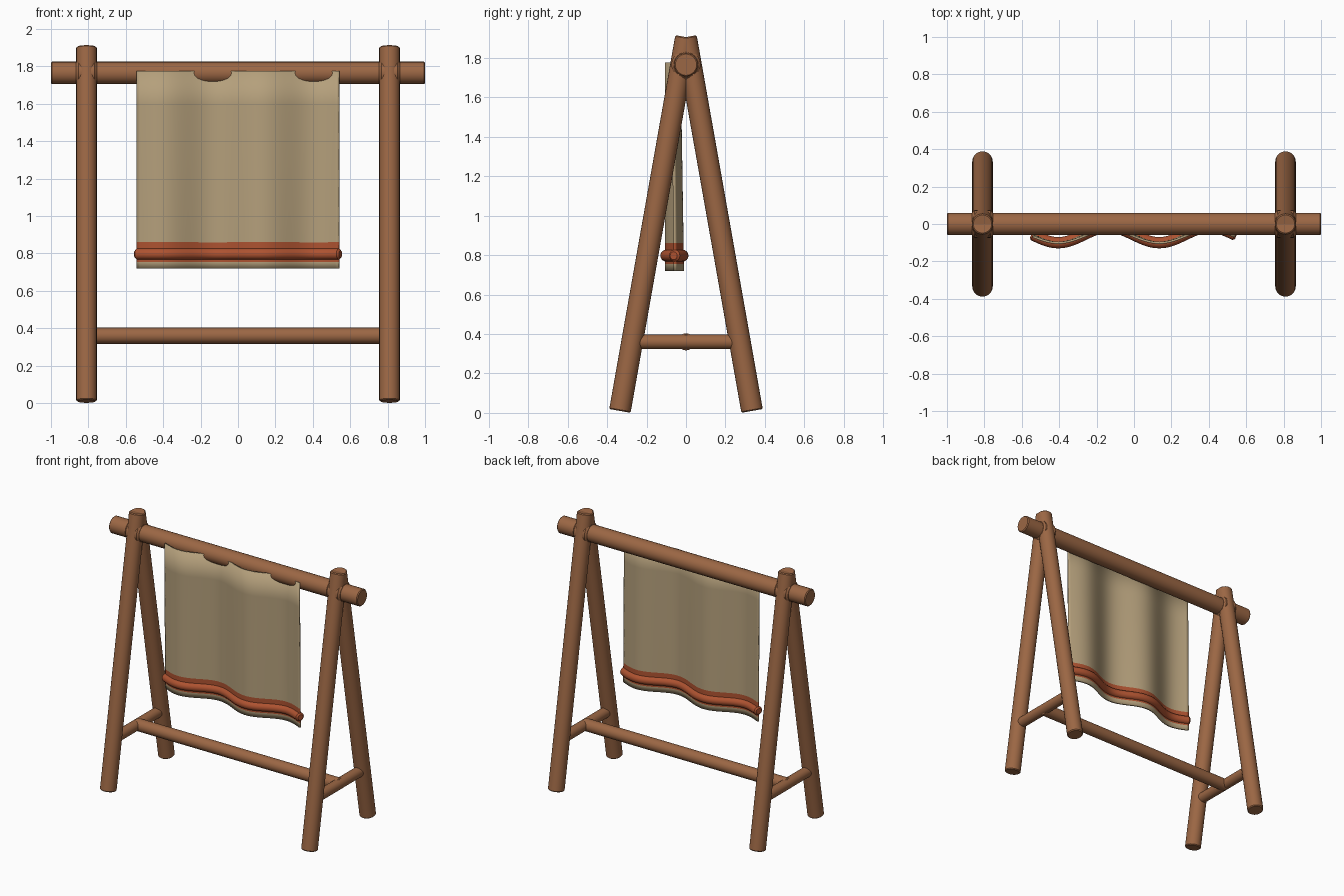
import bpy, bmesh, math
from mathutils import Vector

if "Cube" in bpy.data.objects:
    bpy.data.objects.remove(bpy.data.objects["Cube"])


def material(name, rgb):
    m = bpy.data.materials.new(name)
    m.diffuse_color = (*rgb, 1)
    m.use_nodes = True
    m.node_tree.nodes["Principled BSDF"].inputs["Base Color"].default_value = m.diffuse_color
    return m


WOOD = material("brown wood", (0.33, 0.135, 0.058))
LINEN = material("tan linen", (0.46, 0.35, 0.20))
RUST = material("rust red", (0.42, 0.085, 0.03))


def finish(name, bm, mats):
    bmesh.ops.recalc_face_normals(bm, faces=bm.faces)
    me = bpy.data.meshes.new(name)
    bm.to_mesh(me)
    bm.free()
    ob = bpy.data.objects.new(name, me)
    bpy.context.collection.objects.link(ob)
    for m in mats:
        me.materials.append(m)
    bpy.ops.object.select_all(action='DESELECT')
    bpy.context.view_layer.objects.active = ob
    ob.select_set(True)
    bpy.ops.object.shade_smooth_by_angle(angle=math.radians(35))
    return ob


def tube(name, points, r, mat, edge=0.006, sides=24):
    """Capped round tube along points, with slightly eased ends."""
    pts = [Vector(p) for p in points]
    d0, d1 = (pts[1] - pts[0]).normalized(), (pts[-1] - pts[-2]).normalized()
    path = [(pts[0], r - edge), (pts[0] + d0 * edge, r)]
    path += [(p, r) for p in pts[1:-1]]
    path += [(pts[-1] - d1 * edge, r), (pts[-1], r - edge)]
    bm = bmesh.new()
    rings = []
    for i, (p, rad) in enumerate(path):
        d = (path[min(i + 1, len(path) - 1)][0] - path[max(i - 1, 0)][0]).normalized()
        ref = Vector((0, 0, 1)) if abs(d.z) < 0.7 else Vector((1, 0, 0))
        u = d.cross(ref).normalized()
        v = d.cross(u)
        rings.append([bm.verts.new(p + rad * (u * math.cos(a) + v * math.sin(a)))
                      for a in (2 * math.pi * k / sides for k in range(sides))])
    for a, b in zip(rings, rings[1:]):
        for k in range(sides):
            n = (k + 1) % sides
            bm.faces.new((a[k], a[n], b[n], b[k]))
    bm.faces.new(rings[0])
    bm.faces.new(rings[-1])
    return finish(name, bm, [mat])


# A-frame ends: splayed legs, joint collar and crossbar
for side, sx in (("left", -0.81), ("right", 0.81)):
    for face, sy in (("front", -1), ("back", 1)):
        tube(f"{face}_{side}_leg", [(sx, sy * 0.335, 0.01), (sx, 0, 1.905)], 0.055, WOOD)
    tube(f"{side}_joint", [(sx - 0.055, 0, 1.765), (sx + 0.055, 0, 1.765)], 0.074, WOOD, 0.012)
    tube(f"{side}_crossbar", [(sx, -0.25, 0.36), (sx, 0.25, 0.36)], 0.037, WOOD)

# Long poles
tube("top_beam", [(-1, 0, 1.765), (1, 0, 1.765)], 0.06, WOOD)
tube("lower_stretcher", [(-0.82, 0, 0.36), (0.82, 0, 0.36)], 0.043, WOOD)


# Hanging cloth: rippled sheet whose folds deepen toward the hem
W, TOP, HEM = 0.54, 1.775, 0.72


def fold(x, z):
    t = (TOP - z) / (TOP - HEM)
    return -0.067 + 0.009 * t - (0.034 + 0.008 * t) * math.sin(2 * math.pi * (x + W) / W)


N = 64
heights = [TOP, 1.6, 1.4, 1.2, 1.0, 0.86, 0.80, 0.755, HEM]
bm = bmesh.new()
grid = [[bm.verts.new((x, fold(x, z), z)) for x in (-W + 2 * W * i / N for i in range(N + 1))]
        for z in heights]
for a, b in zip(grid, grid[1:]):
    for i in range(N):
        f = bm.faces.new((a[i], a[i + 1], b[i + 1], b[i]))
        # red band near the hem
        f.material_index = 1 if 0.755 < f.calc_center_median().z < 0.86 else 0
cloth = finish("cloth", bm, [LINEN, RUST])
thick = cloth.modifiers.new("thickness", 'SOLIDIFY')
thick.thickness = 0.012
thick.offset = 0

# Rolled trim following the folds
trim = [(x, fold(x, 0.797), 0.797) for x in (-0.548 + 1.096 * i / N for i in range(N + 1))]
tube("rolled_trim", trim, 0.03, RUST, 0.01, 16)
